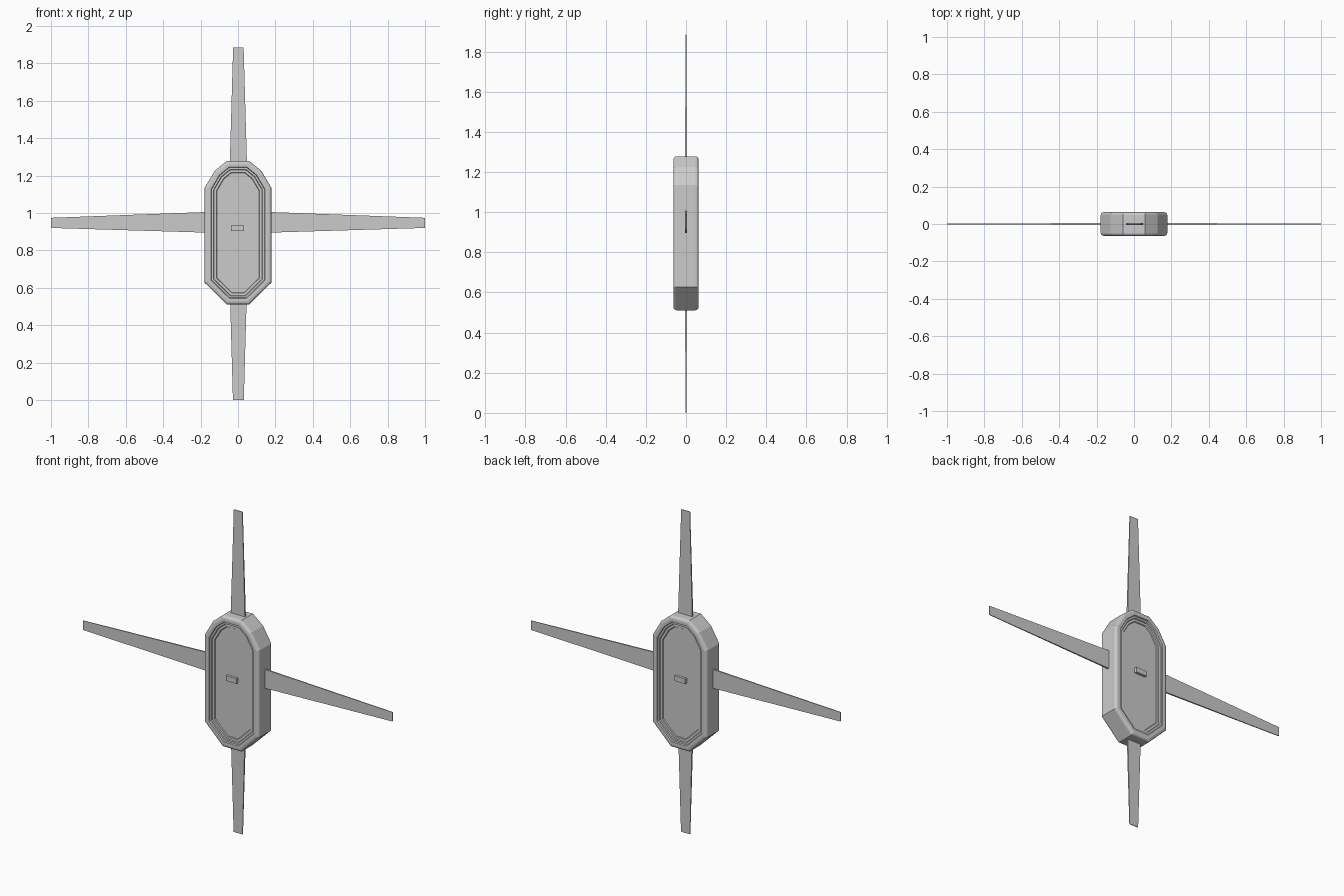
import bpy, bmesh
from mathutils import Vector

if "Cube" in bpy.data.objects:
    bpy.data.objects.remove(bpy.data.objects["Cube"])


def make_object(name, bm):
    bmesh.ops.recalc_face_normals(bm, faces=bm.faces)
    mesh = bpy.data.meshes.new(name)
    bm.to_mesh(mesh)
    bm.free()
    obj = bpy.data.objects.new(name, mesh)
    bpy.context.collection.objects.link(obj)
    return obj


def inset(points, d):
    """Mitred inset of a convex clockwise outline."""
    out = []
    for i, p in enumerate(points):
        a = (p - points[i - 1]).normalized()
        b = (points[(i + 1) % len(points)] - p).normalized()
        na, nb = Vector((a.y, -a.x)), Vector((b.y, -b.x))
        out.append(p + (na + nb) * d / (1 + na.dot(nb)))
    return out


def loft(name, rings):
    bm = bmesh.new()
    loops = [[bm.verts.new(co) for co in ring] for ring in rings]
    n = len(loops[0])
    for lo, hi in zip(loops, loops[1:]):
        for i in range(n):
            j = (i + 1) % n
            bm.faces.new((lo[i], lo[j], hi[j], hi[i]))
    bm.faces.new(loops[0])
    bm.faces.new(loops[-1])
    return make_object(name, bm)


# Body: faceted outline, rounded rim and stepped recess on both faces
half = [(0.06, 1.278), (0.125, 1.225), (0.178, 1.135), (0.178, 0.627), (0.06, 0.511)]
outline = [Vector(p) for p in half] + [Vector((-x, z)) for x, z in reversed(half)]
profile = [(0.065, 0.045), (0.062, 0.050), (0.049, 0.050), (0.046, 0.056),
           (0.036, 0.056), (0.033, 0.063), (0.016, 0.063), (0.007, 0.060),
           (0.002, 0.055), (0.0, 0.047)]
section = [(d, -y) for d, y in profile] + list(reversed(profile))
loft("body", [[(p.x, y, p.y) for p in inset(outline, d)] for d, y in section])


def blade(name, axis, root, tip):
    """Thin tapered strip; root and tip are (position, centre, half width, half thickness)."""
    rings = []
    for pos, mid, w, t in (root, tip):
        ring = []
        for sw, st in ((-1, -1), (1, -1), (1, 1), (-1, 1)):
            u = mid + sw * w
            ring.append((pos, st * t, u) if axis == "x" else (u, st * t, pos))
        rings.append(ring)
    loft(name, rings)


# Side arms
for side, s in (("right", 1), ("left", -1)):
    blade(side + "_arm", "x", (s * 0.17, 0.95, 0.055, 0.005), (s * 1.0, 0.947, 0.027, 0.002))

# Upper and lower arms
blade("upper_arm", "z", (1.26, 0.002, 0.046, 0.005), (1.885, 0.002, 0.028, 0.002))
blade("lower_arm", "z", (0.53, 0.002, 0.044, 0.005), (0.0, 0.002, 0.029, 0.002))

# Small raised block on each face
for face, s in (("front", -1), ("back", 1)):
    rect = [(-0.037, 0.903), (0.033, 0.903), (0.033, 0.933), (-0.037, 0.933)]
    loft(face + "_block", [[(x, s * y, z) for x, z in rect] for y in (0.04, 0.060)])
